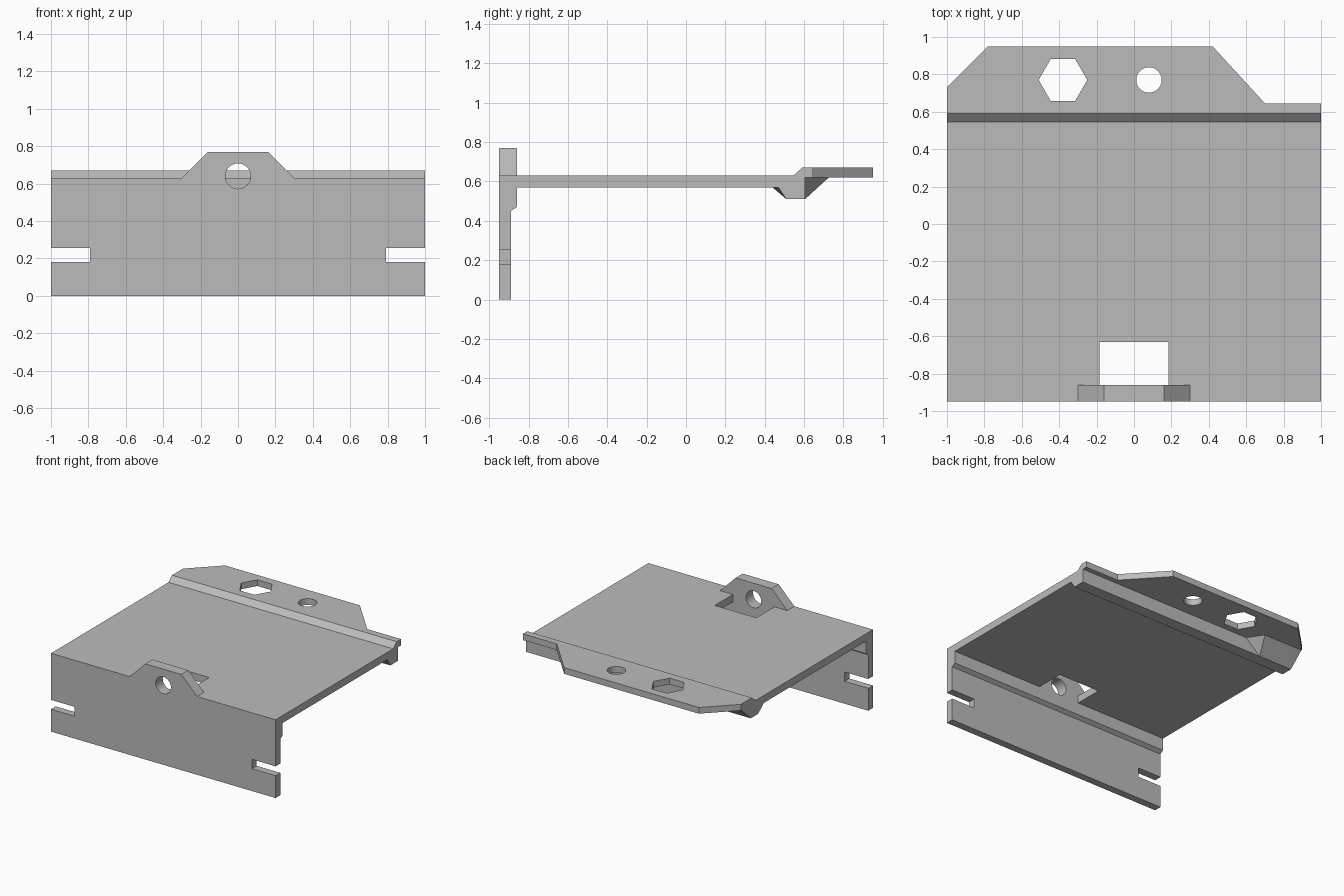
import bpy, bmesh, math
from mathutils import Vector

cube = bpy.data.objects.get("Cube")
if cube:
    bpy.data.objects.remove(cube, do_unlink=True)

grey = bpy.data.materials.new("plain grey")
grey.use_nodes = True
colour = (0.5, 0.5, 0.5, 1)
grey.diffuse_color = colour
grey.node_tree.nodes["Principled BSDF"].inputs["Base Color"].default_value = colour


def finish(name, bm):
    bmesh.ops.recalc_face_normals(bm, faces=bm.faces)
    mesh = bpy.data.meshes.new(name)
    bm.to_mesh(mesh)
    bm.free()
    mesh.materials.append(grey)
    ob = bpy.data.objects.new(name, mesh)
    bpy.context.collection.objects.link(ob)
    return ob


def prism(name, outline, axis, low, high):
    """Extrude a 2D outline along the x, y or z axis."""
    place = {"x": lambda a, b, d: (d, a, b),
             "y": lambda a, b, d: (a, d, b),
             "z": lambda a, b, d: (a, b, d)}[axis]
    bm = bmesh.new()
    face = bm.faces.new([bm.verts.new(place(a, b, low)) for a, b in outline])
    grown = bmesh.ops.extrude_face_region(bm, geom=[face])["geom"]
    bmesh.ops.translate(bm, vec=Vector(place(0, 0, high - low)),
                        verts=[v for v in grown if isinstance(v, bmesh.types.BMVert)])
    return finish(name, bm)


def ring(cx, cy, radius, sides):
    turn = 2 * math.pi / sides
    return [(cx + radius * math.cos(i * turn), cy + radius * math.sin(i * turn))
            for i in range(sides)]


def cut(target, cutter):
    cutter.hide_render = True
    mod = target.modifiers.new("cut", "BOOLEAN")
    mod.operation, mod.solver, mod.object = "DIFFERENCE", "EXACT", cutter
    bpy.context.view_layer.objects.active = target
    bpy.ops.object.modifier_apply(modifier=mod.name)
    bpy.data.objects.remove(cutter, do_unlink=True)


# Front wall with a thicker upper band
wall = prism("front_wall", [(-0.95, 0), (-0.89, 0), (-0.89, 0.45), (-0.86, 0.47),
                            (-0.86, 0.77), (-0.95, 0.77)], "x", -1, 1)
for side in (-1, 1):
    # Shoulders leave the raised tab; slots open at the ends
    shoulder = [(0.16, 0.77), (0.3, 0.63), (1.1, 0.63), (1.1, 0.9), (0.16, 0.9)]
    slot = [(0.79, 0.18), (1.1, 0.18), (1.1, 0.255), (0.79, 0.255)]
    for shape in (shoulder, slot):
        cut(wall, prism("cutter", [(side * x, z) for x, z in shape], "y", -1.1, -0.7))
cut(wall, prism("cutter", ring(0, 0.64, 0.068, 40), "y", -1.1, -0.7))

# Deck with a notch behind the tab
prism("deck", [(-1, -0.86), (-0.185, -0.86), (-0.185, -0.63), (0.185, -0.63),
               (0.185, -0.86), (1, -0.86), (1, 0.5), (-1, 0.5)], "z", 0.57, 0.63)

# Stepped rib joining the deck to the flange
rib = prism("step_rib", [(0.47, 0.57), (0.5, 0.63), (0.545, 0.63), (0.59, 0.67),
                         (0.605, 0.67), (0.605, 0.51), (0.51, 0.51)], "x", -1, 1)
for v in rib.data.vertices:
    if v.co.x < 0 and v.co.y < 0.48:
        v.co.y = 0.44

# Rear flange with its two holes
flange = prism("rear_flange", [(-1, 0.605), (1, 0.605), (1, 0.645), (0.7, 0.645),
                               (0.42, 0.95), (-0.78, 0.95), (-1, 0.73)], "z", 0.62, 0.67)
cut(flange, prism("cutter", ring(-0.38, 0.77, 0.13, 6), "z", 0.5, 0.8))
cut(flange, prism("cutter", ring(0.08, 0.77, 0.068, 40), "z", 0.5, 0.8))

# Bevelled gusset under the right end of the flange
bm = bmesh.new()
for p in [(-1, 0.605, 0.51), (-1, 0.605, 0.62), (-1, 0.725, 0.62),
          (-0.7, 0.605, 0.51), (-0.57, 0.605, 0.62), (-0.65, 0.725, 0.62)]:
    bm.verts.new(p)
bmesh.ops.convex_hull(bm, input=bm.verts)
bmesh.ops.dissolve_limit(bm, angle_limit=0.02, verts=bm.verts, edges=bm.edges)
finish("corner_gusset", bm)

# Round the hole walls while keeping sharp edges
for ob in (wall, flange):
    bpy.ops.object.select_all(action="DESELECT")
    ob.select_set(True)
    bpy.context.view_layer.objects.active = ob
    bpy.ops.object.shade_smooth_by_angle(angle=math.radians(30))
